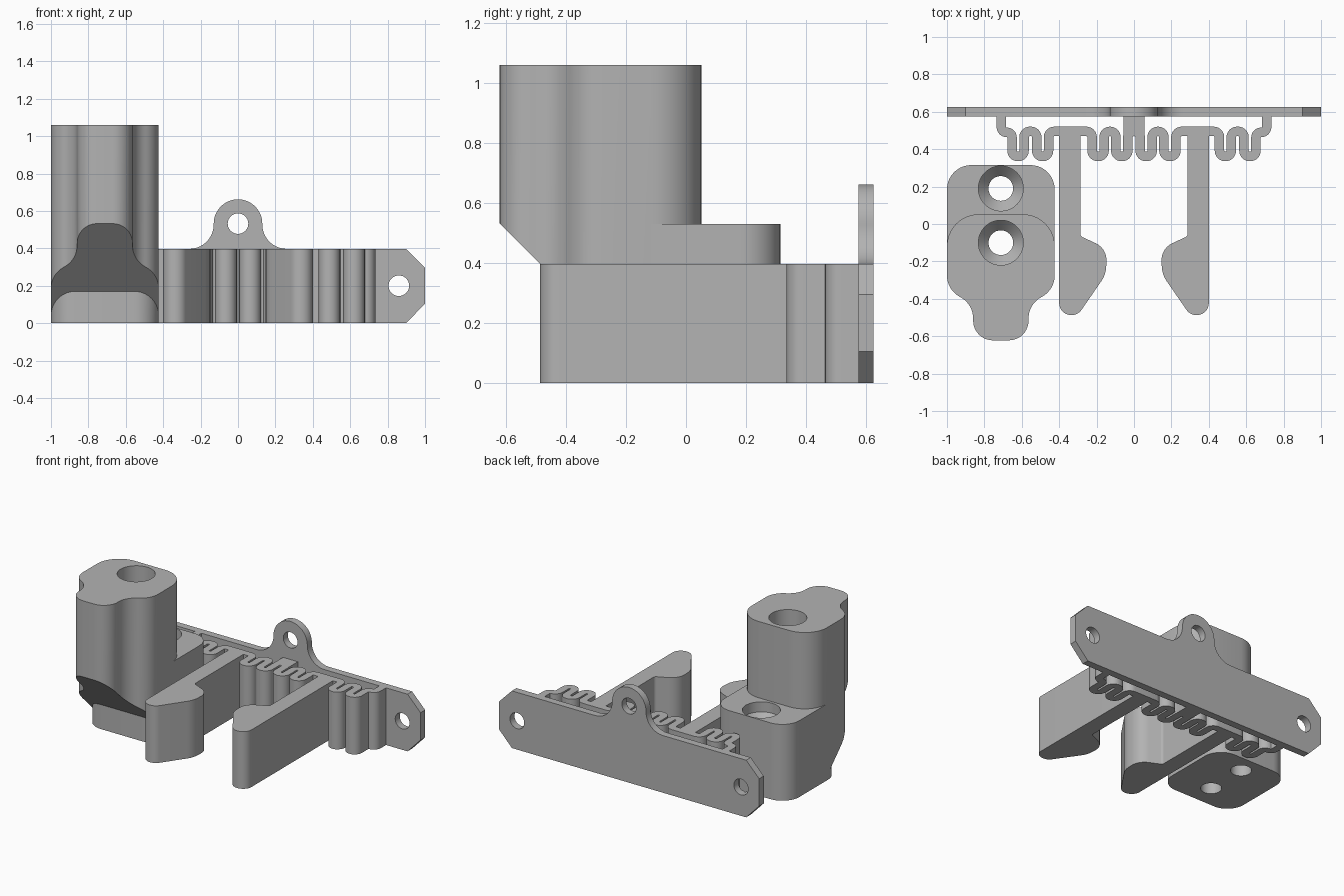
import bpy, bmesh, math
from mathutils import Vector

if "Cube" in bpy.data.objects:
    bpy.data.objects.remove(bpy.data.objects["Cube"], do_unlink=True)

GREY = (0.45, 0.45, 0.45, 1)
mat = bpy.data.materials.new("plain grey")
mat.use_nodes = True
mat.diffuse_color = GREY
mat.node_tree.nodes["Principled BSDF"].inputs["Base Color"].default_value = GREY


def fillet(corners, closed=True, steps=10):
    """Round every (x, y, radius) corner of an outline."""
    out, n = [], len(corners)
    for i, (x, y, r) in enumerate(corners):
        p = Vector((x, y))
        if r == 0 or (not closed and i in (0, n - 1)):
            out.append(p)
            continue
        a = (Vector(corners[i - 1][:2]) - p).normalized()
        b = (Vector(corners[(i + 1) % n][:2]) - p).normalized()
        half = a.angle(b) / 2
        centre = p + (a + b).normalized() * (r / math.sin(half))
        start = p + a * (r / math.tan(half)) - centre
        end = p + b * (r / math.tan(half)) - centre
        sweep = start.angle_signed(end)
        for k in range(steps + 1):
            t = -sweep * k / steps
            c, s = math.cos(t), math.sin(t)
            out.append(centre + Vector((start.x * c - start.y * s, start.x * s + start.y * c)))
    return out


def make_object(name, bm):
    bmesh.ops.remove_doubles(bm, verts=bm.verts, dist=0.0005)
    bmesh.ops.recalc_face_normals(bm, faces=bm.faces)
    mesh = bpy.data.meshes.new(name)
    bm.to_mesh(mesh)
    bm.free()
    mesh.materials.append(mat)
    ob = bpy.data.objects.new(name, mesh)
    bpy.context.collection.objects.link(ob)
    return ob


def prism(outline, low, high, axis="z"):
    """Extrude an outline along z, or an x-z outline along y."""
    bm = bmesh.new()
    place = (lambda p, d: (p.x, p.y, d)) if axis == "z" else (lambda p, d: (p.x, d, p.y))
    face = bm.faces.new([bm.verts.new(place(p, low)) for p in outline])
    moved = bmesh.ops.extrude_face_region(bm, geom=[face])["geom"]
    step = (0, 0, high - low) if axis == "z" else (0, high - low, 0)
    bmesh.ops.translate(bm, verts=[v for v in moved if isinstance(v, bmesh.types.BMVert)], vec=step)
    return bm


def lathe(x, y, profile, sides=48):
    """Solid of revolution about a vertical axis from (radius, z) pairs."""
    bm = bmesh.new()
    rings = [[bm.verts.new((x + r * math.cos(math.tau * k / sides),
                            y + r * math.sin(math.tau * k / sides), z))
              for k in range(sides)] for r, z in profile]
    for lo, hi in zip(rings, rings[1:]):
        for k in range(sides):
            j = (k + 1) % sides
            bm.faces.new((lo[k], lo[j], hi[j], hi[k]))
    bm.faces.new(rings[0])
    bm.faces.new(rings[-1])
    return bm


def combine(target, other, operation):
    mod = target.modifiers.new("combine", "BOOLEAN")
    mod.operation, mod.solver, mod.object = operation, "EXACT", other
    bpy.context.view_layer.objects.active = target
    bpy.ops.object.modifier_apply(modifier=mod.name)
    bpy.data.objects.remove(other, do_unlink=True)


def mirrored(half):
    """Close a half outline with its reflection in x."""
    return half + [(-x, y, r) for x, y, r in reversed(half)]


# Screw block: rounded base plus a lobed tower with a sloped underside
CX, W = -0.712, 0.288
base = [(W, 0.315, 0.13), (W, -0.26, 0.13)]
lobed = [(W, 0.052, 0.17), (W, -0.35, 0.13), (0.148, -0.43, 0.13), (0.148, -0.622, 0.105)]


def shifted(half):
    return fillet([(x + CX, y, r) for x, y, r in mirrored(half)])


block = make_object("screw_block", prism(shifted(base), 0, 0.53))
bm = prism(shifted(lobed), 0.01, 1.06)
bmesh.ops.bisect_plane(bm, geom=bm.verts[:] + bm.edges[:] + bm.faces[:], dist=0.0001,
                       plane_co=(0, -0.62, 0.53), plane_no=(0, 1, 1), clear_inner=True)
bmesh.ops.holes_fill(bm, edges=[e for e in bm.edges if e.is_boundary], sides=0)
combine(block, make_object("tower", bm), "UNION")

# Countersunk screw holes
for y in (0.19, -0.1):
    hole = lathe(CX, y, [(0.066, -0.1), (0.066, 0.4), (0.12, 0.46), (0.12, 1.2)])
    combine(block, make_object("screw_hole", hole), "DIFFERENCE")

# Back plate with clipped ends and a rounded centre tab
plate_half = [(0.9, 0, 0), (1, 0.105, 0), (1, 0.295, 0), (0.9, 0.397, 0),
              (0.13, 0.397, 0.13), (0.13, 0.662, 0.13)]
clip = make_object("spring_plate", prism(fillet(mirrored(plate_half)), 0.575, 0.625, "y"))
for x, z in ((-0.86, 0.2), (0.86, 0.2), (0, 0.532)):
    ring = [Vector((x + 0.055 * math.cos(math.tau * k / 32),
                    z + 0.055 * math.sin(math.tau * k / 32))) for k in range(32)]
    combine(clip, make_object("plate_hole", prism(ring, 0.5, 0.7, "y")), "DIFFERENCE")

# Serpentine spring: legs joined alternately at the bottom and the top
HIGH, LOW, R = 0.495, 0.361, 0.031
HEIGHT = 0.397
path = []
for a, b in ((0.033, 0.097), (0.16, 0.224), (0.457, 0.52), (0.588, 0.652)):
    path += [(a, HIGH, R), (a, LOW, R), (b, LOW, R), (b, HIGH, R)]
path[-1] = (0.652, 0.49, 0.028)
path += [(0.709, 0.49, 0.028), (0.709, 0.59, 0)]
line = fillet([(-x, y, r) for x, y, r in reversed(path)] + path, closed=False, steps=8)
line = [p for i, p in enumerate(line) if i == 0 or (p - line[i - 1]).length > 0.001]
left, right = [], []
for i, p in enumerate(line):
    d = (line[min(i + 1, len(line) - 1)] - line[max(i - 1, 0)]).normalized()
    side = Vector((-d.y, d.x)) * 0.0255
    left.append(p + side)
    right.append(p - side)
combine(clip, make_object("spring", prism(left + right[::-1], 0, HEIGHT)), "UNION")

# Centre stem between plate and spring
stem = [Vector(p) for p in ((-0.057, 0.6), (0.057, 0.6), (0.057, 0.48), (-0.057, 0.48))]
combine(clip, make_object("stem", prism(stem, 0, HEIGHT)), "UNION")

# Pair of latch arms with hooked ends
arm = [(0.4, 0.515, 0), (0.287, 0.515, 0), (0.287, -0.065, 0.02), (0.145, -0.13, 0.1),
       (0.15, -0.27, 0.15), (0.3, -0.487, 0.064), (0.4, -0.487, 0.064)]
for s in (1, -1):
    outline = fillet([(s * x, y, r) for x, y, r in arm])
    combine(clip, make_object("latch_arm", prism(outline, 0, HEIGHT)), "UNION")

# Smooth the curved walls and keep crisp edges
for ob in (block, clip):
    bpy.ops.object.select_all(action="DESELECT")
    ob.select_set(True)
    bpy.context.view_layer.objects.active = ob
    bpy.ops.object.shade_smooth_by_angle(angle=math.radians(30))
